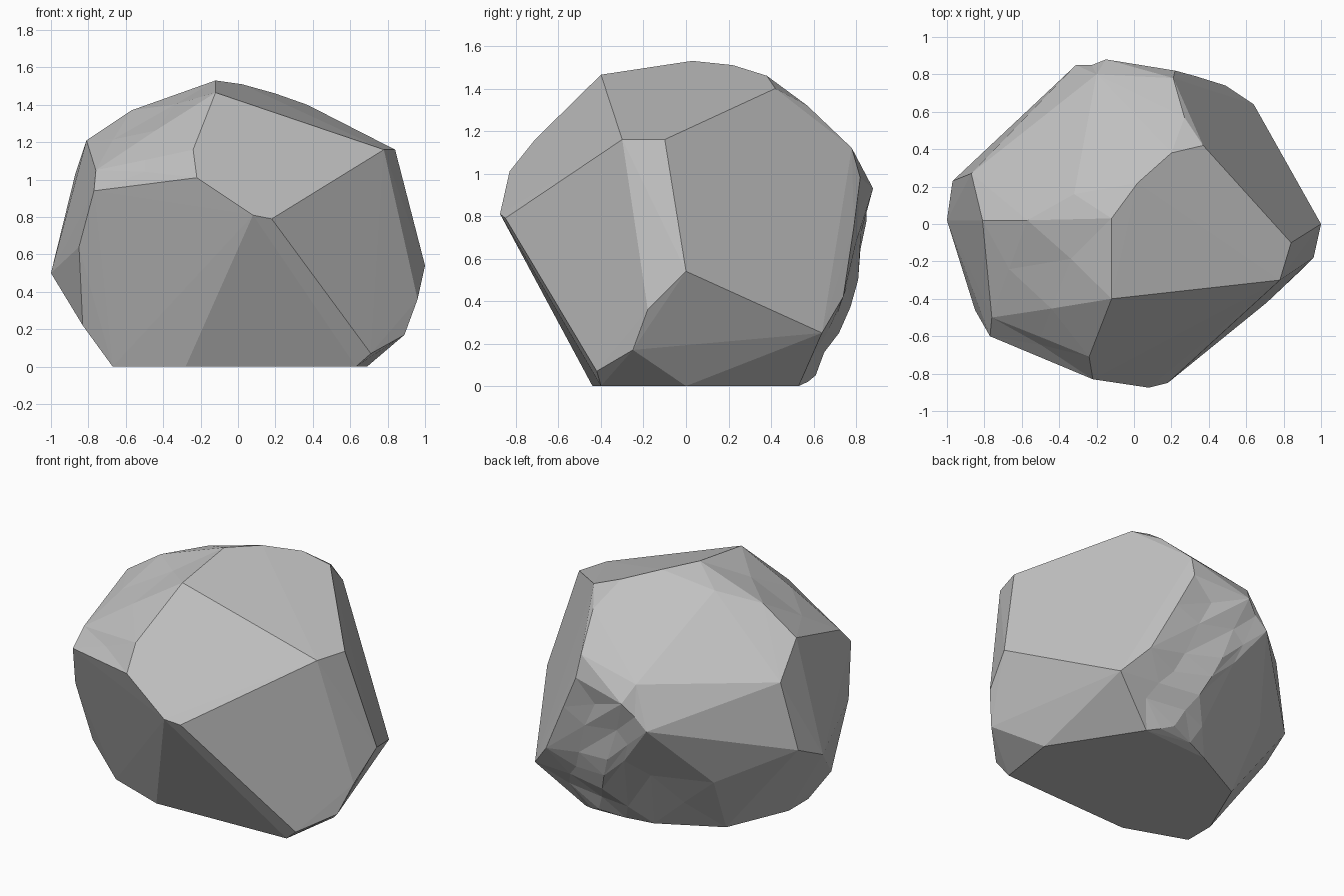
import bpy
import bmesh
import random
from mathutils import Vector

random.seed(4)

cube = bpy.data.objects.get("Cube")
if cube:
    bpy.data.objects.remove(cube, do_unlink=True)


def flat_material(name, grey):
    mat = bpy.data.materials.new(name)
    mat.use_nodes = True
    colour = (grey, grey, grey, 1)
    mat.diffuse_color = colour
    mat.node_tree.nodes["Principled BSDF"].inputs["Base Color"].default_value = colour
    return mat


# Corner points of the boulder, grouped by the area they shape
foot = [(.63, -.4, 0), (-.28, -.44, 0), (-.67, -.3, 0), (-.67, -.1, 0),
        (-.5, .3, 0), (-.12, .5, 0), (.35, .53, 0), (.69, 0, 0)]
lower = [(.71, -.42, .07), (.89, -.25, .17), (.96, -.18, .36), (1, 0, .54),
         (.64, .64, .25), (.49, .74, .42), (.1, .72, .25), (.2, .61, .05),
         (-.55, .5, .38), (-.83, -.31, .22), (-1, .02, .5)]
middle = [(.18, -.85, .79), (.08, -.875, .81), (-.22, -.83, 1.01),
          (-.77, -.6, .94), (-.85, -.46, .64), (-.97, .23, .6), (0, .81, .5),
          (-.31, .85, .78), (-.15, .88, .93), (.22, .82, .98), (.33, .79, .75)]
upper = [(.78, -.3, 1.16), (.84, -.1, 1.16), (.21, .78, 1.12),
         (-.2, .8, 1.04), (-.87, .27, 1.03), (-.76, -.5, 1.05), (-.24, -.71, 1.16)]
crown = [(-.12, -.4, 1.465), (-.12, .03, 1.53), (.02, .22, 1.51), (.2, .38, 1.46),
         (.37, .42, 1.4), (.27, .57, 1.32), (-.32, .16, 1.44), (-.57, .02, 1.37),
         (-.81, .02, 1.21)]


def clean_hull(bm):
    """Wrap the corners in a convex shell and drop unused points."""
    result = bmesh.ops.convex_hull(bm, input=bm.verts)
    loose = {g for g in result["geom_interior"] + result["geom_unused"]
             if isinstance(g, bmesh.types.BMVert)}
    bmesh.ops.delete(bm, geom=list(loose), context="VERTS")


def is_chipped(face):
    """Rough areas: the shoulder at the front and the low part of the back."""
    c, n = face.calc_center_median(), face.normal
    shoulder = c.x < -.1 and c.y < 0 and c.z > .95 and n.z > .3
    low_back = c.y > .4 and c.z < 1 and n.x < .55 and n.z > -.9 and c.x > -.4
    return shoulder or low_back


def chip(bm, depth):
    """Split the rough areas into small facets, leaving their borders alone."""
    rough = {f for f in bm.faces if is_chipped(f)}
    inner = [e for e in bm.edges if all(f in rough for f in e.link_faces)]
    made = bmesh.ops.subdivide_edges(bm, edges=inner, cuts=1, use_grid_fill=True)
    fresh = [g for g in made["geom_inner"] if isinstance(g, bmesh.types.BMVert)]
    bm.normal_update()
    for vert in fresh:
        vert.co += vert.normal * random.uniform(-depth, depth * .5)
    bmesh.ops.triangulate(bm, faces=bm.faces)


# Boulder body
bm = bmesh.new()
for point in foot + lower + middle + upper + crown:
    bm.verts.new(Vector(point))
clean_hull(bm)
bm.normal_update()
chip(bm, .025)
bmesh.ops.recalc_face_normals(bm, faces=bm.faces)

mesh = bpy.data.meshes.new("boulder")
bm.to_mesh(mesh)
bm.free()
boulder = bpy.data.objects.new("boulder", mesh)
bpy.context.collection.objects.link(boulder)
mesh.materials.append(flat_material("stone_grey", .53))
